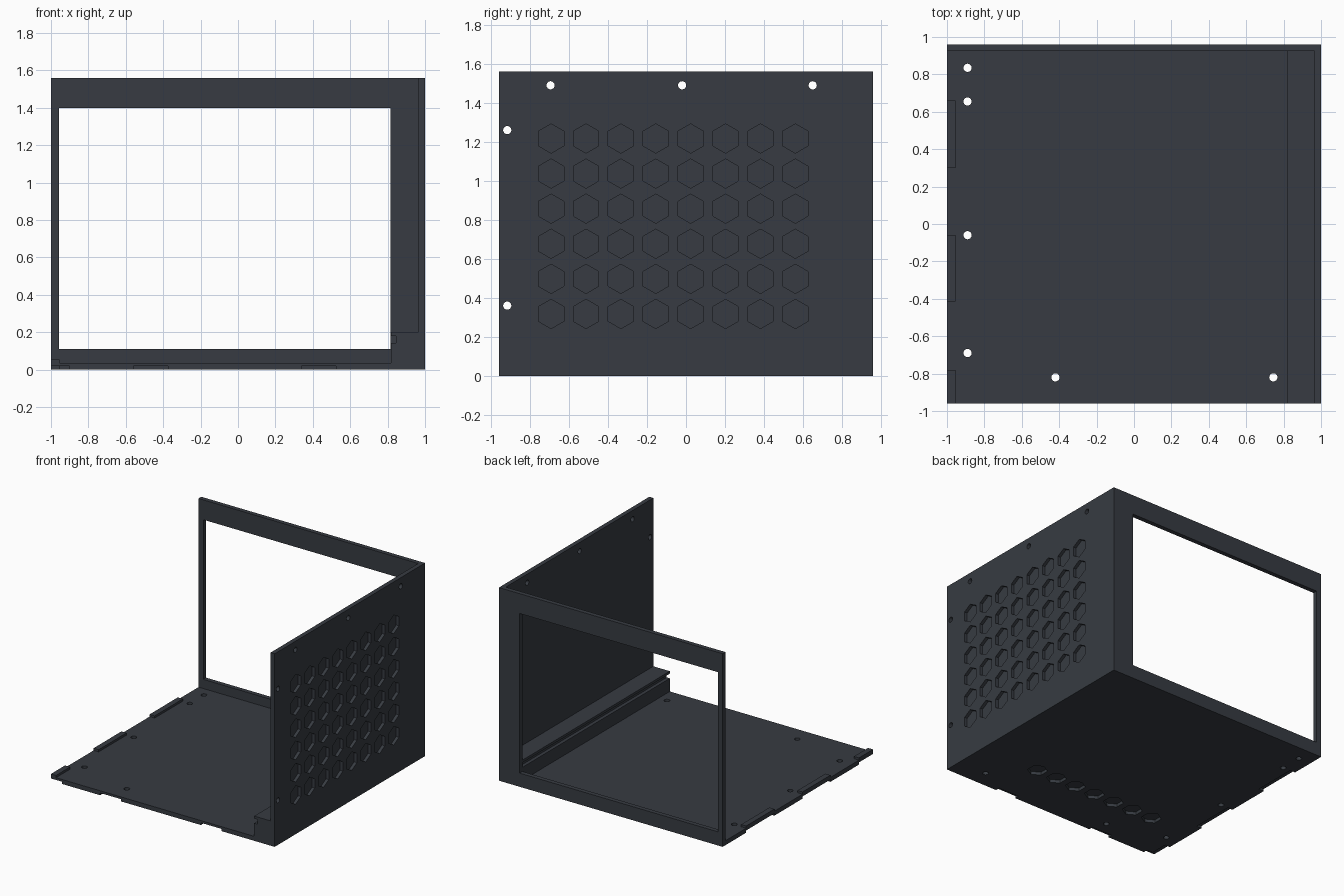
import bpy, bmesh, math
from mathutils import Matrix, Vector

cube = bpy.data.objects.get("Cube")
if cube:
    bpy.data.objects.remove(cube, do_unlink=True)

charcoal = bpy.data.materials.new("charcoal")
colour = (0.038, 0.044, 0.054, 1)
charcoal.diffuse_color = colour
charcoal.use_nodes = True
charcoal.node_tree.nodes["Principled BSDF"].inputs["Base Color"].default_value = colour

T = 0.036            # panel thickness
FRONT, BACK, TOP = -0.96, 0.96, 1.56
LAP = T / 2          # height of the half-lap joints
LIP = 0.045          # width of the left edge joints


def add_box(bm, lo, hi):
    lo, hi = Vector(lo), Vector(hi)
    size = Matrix.Diagonal((hi - lo).to_4d())
    size[3][3] = 1
    bmesh.ops.create_cube(bm, size=1, matrix=Matrix.Translation((lo + hi) / 2) @ size)


def add_prism(bm, centre, radius, depth, sides, axis):
    turn = Matrix.Rotation(math.pi / 2, 4, 'Y') @ Matrix.Rotation(math.pi / 2, 4, 'Z')
    if axis == 'Z':
        turn = Matrix.Identity(4)
    bmesh.ops.create_cone(bm, cap_ends=True, segments=sides, radius1=radius, radius2=radius,
                          depth=depth, matrix=Matrix.Translation(centre) @ turn)


def finish(name, bm):
    bmesh.ops.recalc_face_normals(bm, faces=bm.faces)
    mesh = bpy.data.meshes.new(name)
    bm.to_mesh(mesh)
    bm.free()
    mesh.materials.append(charcoal)
    ob = bpy.data.objects.new(name, mesh)
    bpy.context.collection.objects.link(ob)
    return ob


def box(name, lo, hi):
    bm = bmesh.new()
    add_box(bm, lo, hi)
    return finish(name, bm)


def cut(target, bm):
    cutter = finish("cutter", bm)
    cutter.hide_render = True
    mod = target.modifiers.new("cut", 'BOOLEAN')
    mod.operation = 'DIFFERENCE'
    mod.solver = 'EXACT'
    mod.object = cutter
    bpy.context.view_layer.objects.active = target
    bpy.ops.object.modifier_apply(modifier=mod.name)
    bpy.data.objects.remove(cutter, do_unlink=True)


# Back panel with its large window
back = box("back_panel", (-1, BACK - T, 0), (1, BACK, TOP))
bm = bmesh.new()
add_box(bm, (-0.957, 0.8, 0.11), (0.816, 1.1, 1.4))
cut(back, bm)

# Side panel with a grid of blind hexagon pockets and screw holes
side = box("side_panel", (1 - T, FRONT, 0), (1, BACK - T, TOP))
bm = bmesh.new()
for col in range(8):
    for row in range(6):
        add_prism(bm, (1, -0.692 + col * 0.179, 0.317 + row * 0.18), 0.075, 0.05, 6, 'X')
for y, z in ((-0.695, 1.49), (-0.02, 1.49), (0.65, 1.49), (-0.917, 1.26), (-0.917, 0.36)):
    add_prism(bm, (1, y, z), 0.021, 0.2, 24, 'X')
cut(side, bm)

# Floor with screw holes and a row of hexagon pockets underneath
floor = box("floor_panel", (-1, FRONT, 0), (1 - T, BACK - T, T))
bm = bmesh.new()
for x, y in ((-0.89, 0.835), (-0.89, 0.655), (-0.89, -0.06), (-0.89, -0.69),
             (-0.42, -0.82), (0.745, -0.82)):
    add_prism(bm, (x, y, 0), 0.022, 0.2, 24, 'Z')
for col in range(7):
    add_prism(bm, (-0.62 + col * 0.183, -0.54, 0), 0.075, 0.05, 6, 'Z')
cut(floor, bm)

# Half-lap notches under the front edge
bm = bmesh.new()
for x0, x1 in ((-1.1, -0.9), (-0.56, -0.375), (0.34, 0.525)):
    add_box(bm, (x0, FRONT - 0.1, -0.1), (x1, FRONT + T, LAP))
cut(floor, bm)

# Raised tabs along the left-hand edge, with notches beneath them
tabs = ((-0.96, -0.78), (-0.415, -0.06), (0.30, 0.66))
bm = bmesh.new()
for y0, y1 in tabs:
    start = y0 - 0.1 if y0 == FRONT else y0
    add_box(bm, (-1.1, start, -0.1), (LIP - 1, y1, LAP))
cut(floor, bm)
for i, (y0, y1) in enumerate(tabs):
    box("edge_tab_%d" % (i + 1), (-1, y0, T), (LIP - 1, y1, T + LAP))

# Grooved rail along the foot of the side panel
rail = box("side_rail", (0.817, FRONT, T), (1 - T, BACK - T, 0.2))
bm = bmesh.new()
add_box(bm, (0.7, -1.1, 0.142), (0.845, 1.1, 0.18))
cut(rail, bm)
